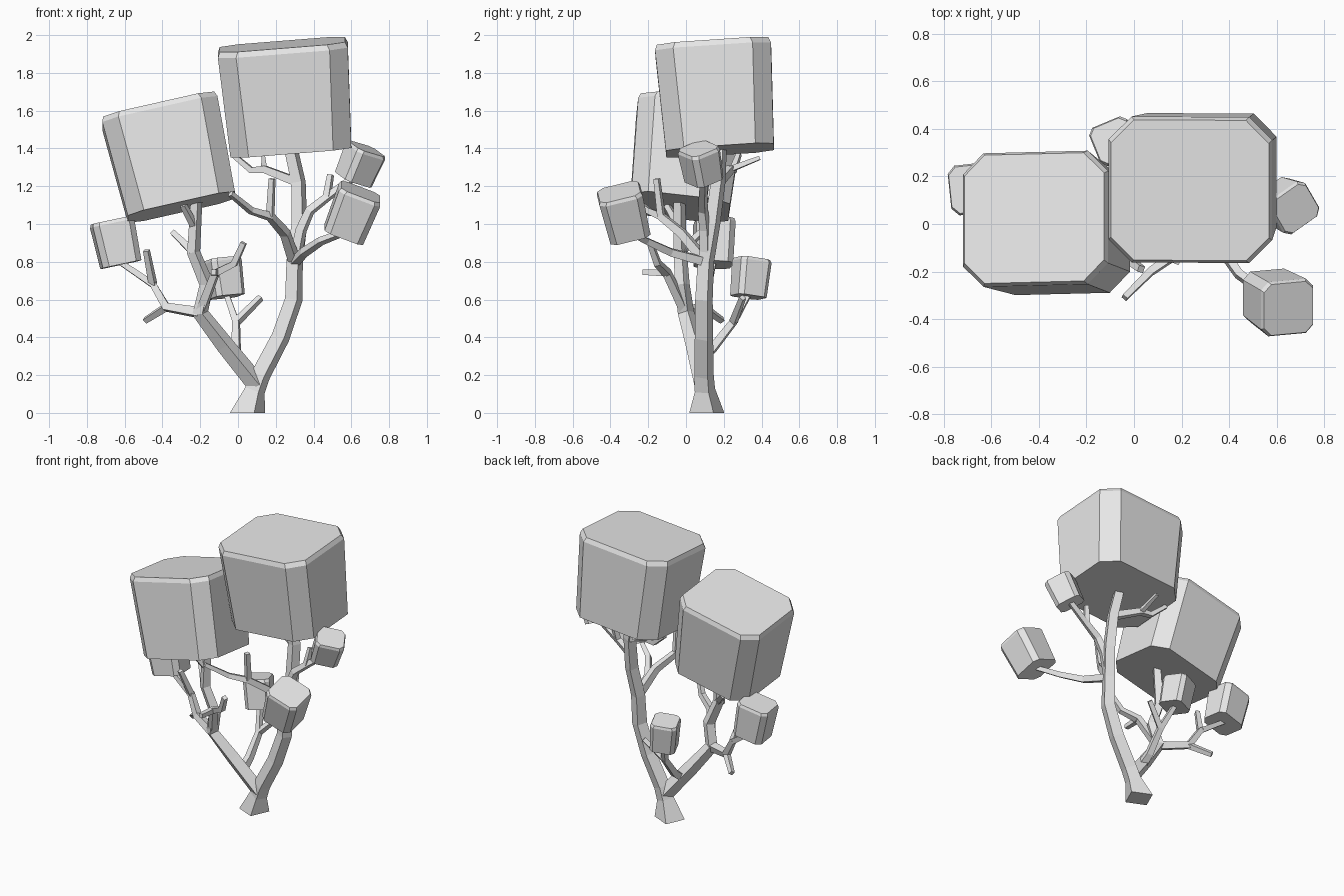
import bpy, bmesh, math
from mathutils import Vector

if "Cube" in bpy.data.objects:
    bpy.data.objects.remove(bpy.data.objects["Cube"])

UP = Vector((0, 0, 1))
CENTI = 0.01   # lengths below are in hundredths

grey = bpy.data.materials.new("plain_grey")
grey.use_nodes = True
grey.diffuse_color = (0.8, 0.8, 0.8, 1)
for node in grey.node_tree.nodes:
    if node.type == 'BSDF_PRINCIPLED':
        node.inputs["Base Color"].default_value = grey.diffuse_color


def loft(name, rings):
    """Skin a stack of equal-sized rings and cap both ends."""
    bm = bmesh.new()
    loops = [[bm.verts.new(point * CENTI) for point in ring] for ring in rings]
    count = len(loops[0])
    for lower, upper in zip(loops, loops[1:]):
        for i in range(count):
            j = (i + 1) % count
            bm.faces.new((lower[i], lower[j], upper[j], upper[i]))
    bm.faces.new(loops[0])
    bm.faces.new(loops[-1])
    bmesh.ops.recalc_face_normals(bm, faces=bm.faces)
    mesh = bpy.data.meshes.new(name)
    bm.to_mesh(mesh)
    bm.free()
    mesh.materials.append(grey)
    bpy.context.collection.objects.link(bpy.data.objects.new(name, mesh))


def limb(name, path, thick=3.5, thin=2.8):
    """Four-sided tapering limb; returns its points so others can fork off."""
    points = [Vector(p) for p in path]
    last = len(points) - 1
    side = Vector((0.9, -0.4, 0))
    if abs((points[-1] - points[0]).normalized().dot(side)) > 0.85:
        side = Vector((0.4, 1, 0))
    rings = []
    for i, point in enumerate(points):
        before, after = points[max(i - 1, 0)], points[min(i + 1, last)]
        tangent = ((point - before).normalized() + (after - point).normalized()).normalized()
        half = (thick + (thin - thick) * i / last) / 2
        if point.z == 0:              # flat, flared foot
            tangent = UP
            half *= 1.65
        side = (side - tangent * side.dot(tangent)).normalized()
        across = tangent.cross(side) * half
        along = side * half
        rings.append([point - along - across, point + along - across,
                      point + along + across, point - along + across])
    loft(name, rings)
    return points


def canopy(name, top, bottom, width, depth, yaw=0):
    """Tapered box with cut corners and a thin top bevel; returns its underside centre."""
    top, bottom = Vector(top), Vector(bottom)
    axis = (top - bottom).normalized()
    angle = math.radians(yaw)
    u = Vector((math.cos(angle), math.sin(angle), 0))
    u = (u - axis * u.dot(axis)).normalized()
    v = axis.cross(u)
    cut = width * 0.14
    lip = 1.2 + width * 0.026

    def ring(centre, scale, inset=0):
        x, y = [size * scale / 2 - inset for size in (width, depth)]
        corner = [(x - cut, -y), (x, cut - y), (x, y - cut), (x - cut, y)]
        outline = corner + [(-a, -b) for a, b in corner]
        return [centre + u * a + v * b for a, b in outline]

    loft(name, [ring(bottom, 0.93), ring(top - axis * lip, 1), ring(top, 1, lip * 0.4)])
    return bottom


# Foliage blocks
under_tall = canopy("tall_canopy", (23.5, 14.2, 195), (28, 18, 139), 69, 61.5)
canopy("wide_canopy", (-42, 2.5, 161.5), (-30, -3.3, 109), 62.5, 56.5)
under_right = canopy("small_canopy_right", (-67, 15, 102), (-62, 14.5, 78.5), 22.5, 21, 6)
under_back = canopy("small_canopy_back", (-8.7, 35, 81.5), (-6, 33, 61.5), 17.5, 17.5, 22)
under_left = canopy("small_canopy_left", (68, 6.5, 140), (61, 9.5, 123.5), 19, 18, 30)
under_front = canopy("small_canopy_front", (65, -35.5, 117), (56, -30, 94.5), 23.5, 23.5)

# Trunk with its flared foot, and the second main limb
trunk = limb("trunk", [(5, 11, 0), (9, 10, 12), (12, 9.5, 20), (22.5, 9.5, 40), (29.5, 9.5, 60),
                       (30, 10.5, 80), (32.5, 14, 100), (32, 17, 122), under_tall + UP], 8.5, 5.5)
fork = limb("second_limb", [(10, 9.5, 15), (-7, 4.5, 36), (-20, 0, 53), (-16.5, -2, 68),
                            (-23.5, -3, 85), (-22, -3.5, 112)], 7.5, 4.5)

# Branches from the trunk
limb("front_canopy_branch", [trunk[5], (35, -8, 85), (44, -21, 91), under_front + UP], 4.5)
left = limb("left_canopy_branch", [trunk[5], (33.5, 10, 97), (38, 9, 107), (47, 9, 114),
                                   under_left + UP], 5, 3)
limb("left_twig", [left[3], (49, 11, 126)])
middle = limb("middle_branch", [trunk[5], (25, -2, 95), (17, -13, 104), (7, -20, 107),
                                (-4, -31, 116)], 5, 2.5)
limb("middle_twig", [middle[2], (18, -15.5, 124)])
upper = limb("upper_branch", [trunk[7], (14, 23.5, 129), (7, 25, 128.5), (-3, 28, 137)], 4.5, 2.5)
limb("upper_twig", [upper[1], (13.5, 39, 135)], 3, 2)

# Branches from the second limb
right = limb("right_canopy_branch", [fork[2], (-38, 9, 56), (-45, 12, 68), under_right + UP], 5)
limb("right_low_twig", [right[1], (-49, 19, 49)])
limb("right_high_twig", [right[2], (-48.5, 5, 86)])
inner = limb("inner_branch", [fork[2], (-12, -10, 74), (-2, -15, 79), (3, -19, 90)], 4.5)
limb("inner_twig", [inner[1], (-13, -23, 74.5)])
limb("outer_twig", [fork[4], (-34.5, 8, 95.5)], 4)
limb("top_twig", [fork[4].lerp(fork[5], 0.5), (-29, -10, 110)])

# Branch to the back block
back = limb("back_canopy_branch", [(-1, 6.5, 29), (-1, 14, 34), (-1, 25, 48), under_back + UP], 5)
limb("back_twig", [back[2], (12, 30, 61)])
